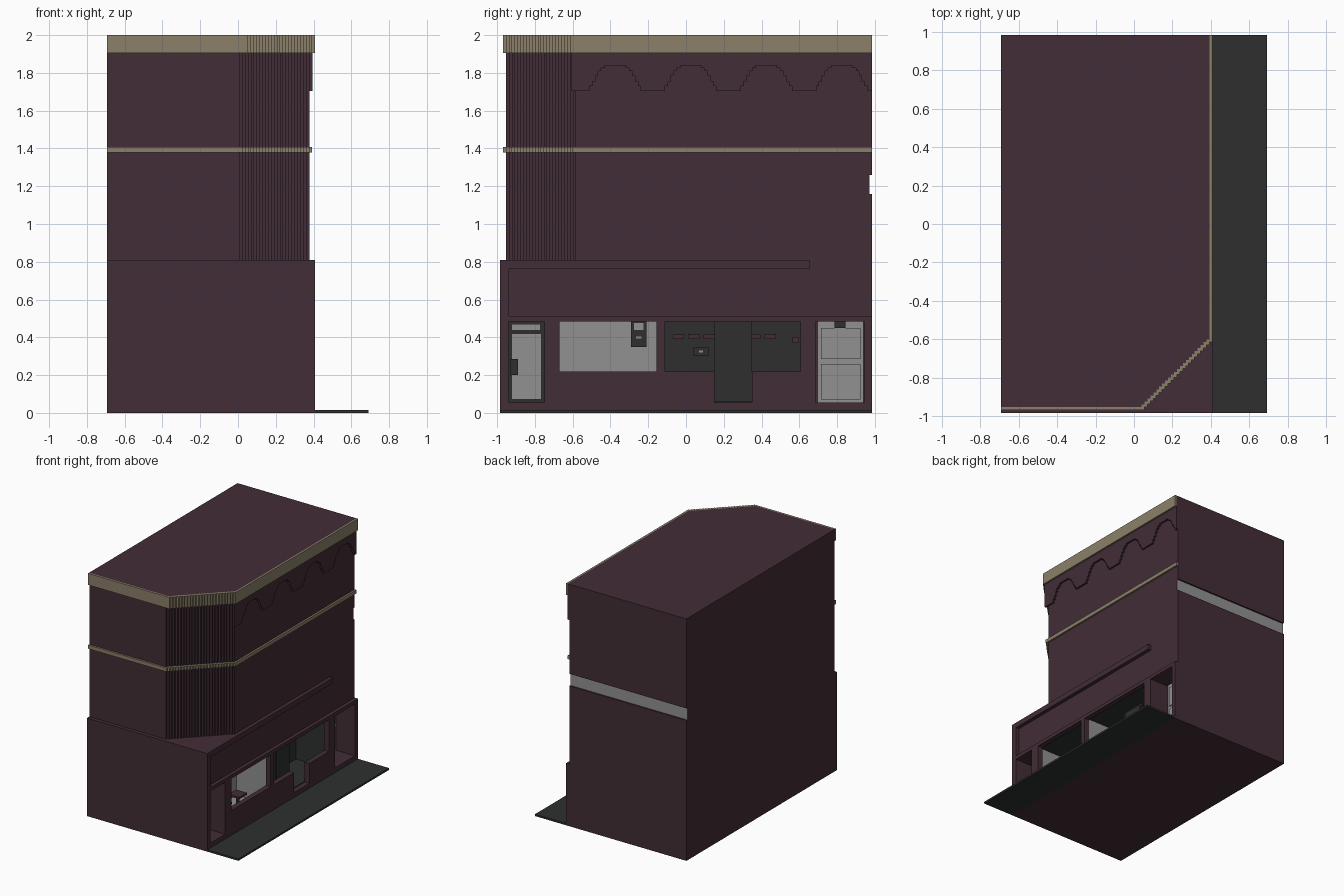
import bpy, bmesh

if "Cube" in bpy.data.objects:
    bpy.data.objects.remove(bpy.data.objects["Cube"])

V = 2 / 130                      # one grid cell of the stepped geometry
LEFT, BACK = -0.693, 0.984


def colour(name, srgb):
    m = bpy.data.materials.new(name)
    lin = [((c / 255 + 0.055) / 1.055) ** 2.4 for c in srgb]
    m.diffuse_color = (*lin, 1)
    m.use_nodes = True
    m.node_tree.nodes["Principled BSDF"].inputs["Base Color"].default_value = m.diffuse_color
    return m


MAROON = colour("maroon wall", (66, 45, 54))
TAN = colour("tan trim", (139, 128, 106))
DARK = colour("charcoal", (46, 47, 47))
GREY = colour("light grey", (145, 145, 145))


def prism(name, pts, mat, vec):
    """Extrude a flat outline (3D points) along vec."""
    bm = bmesh.new()
    f = bm.faces.new([bm.verts.new(p) for p in pts])
    ext = bmesh.ops.extrude_face_region(bm, geom=[f])
    bmesh.ops.translate(bm, vec=vec, verts=[v for v in ext["geom"] if isinstance(v, bmesh.types.BMVert)])
    bmesh.ops.recalc_face_normals(bm, faces=bm.faces)
    me = bpy.data.meshes.new(name)
    bm.to_mesh(me)
    bm.free()
    me.materials.append(mat)
    ob = bpy.data.objects.new(name, me)
    bpy.context.collection.objects.link(ob)
    return ob


def box(name, x, y, z, mat):
    pts = [(x[0], y[0], z[0]), (x[1], y[0], z[0]), (x[1], y[1], z[0]), (x[0], y[1], z[0])]
    return prism(name, pts, mat, (0, 0, z[1] - z[0]))


def cut(target, x, y, z):
    """Remove a box from the target and drop the cutter."""
    c = box("cutter", x, y, z, MAROON)
    c.hide_render = True
    mod = target.modifiers.new("cut", "BOOLEAN")
    mod.operation, mod.solver, mod.object = "DIFFERENCE", "EXACT", c
    bpy.context.view_layer.objects.active = target
    bpy.ops.object.modifier_apply(modifier=mod.name)
    bpy.data.objects.remove(c, do_unlink=True)


def street_path(x, y, n):
    """Front edge, stair-stepped corner of n cells, then the side edge."""
    p = [(LEFT, y)]
    for i in range(n):
        p += [(x - (n - i) * V, y + i * V), (x - (n - i) * V, y + (i + 1) * V)]
    return p + [(x, y + n * V), (x, BACK)]


def at(path, z):
    return [(a, b, z) for a, b in path]


def strip(name, outer, inner, z0, z1, mat):
    return prism(name, at(outer + inner[::-1], z0), mat, (0, 0, z1 - z0))


# Upper storeys with a slot across the back
wall = street_path(0.378, -0.953, 24)
upper = prism("upper_storeys", at(wall + [(LEFT, BACK)], 0.81), MAROON, (0, 0, 1.19))
cut(upper, (-0.8, 0.5), (BACK - V, 1.1), (1.16, 1.26))
box("back_slot_panel", (LEFT, 0.378), (BACK - V, BACK - V + 0.003), (1.16, 1.26), GREY)

# Cornice, its maroon core, and the string course
core = street_path(0.393, -0.954, 23)
strip("cornice", street_path(0.408, -0.969, 23), core, 1.905, 2.0, TAN)
strip("roof_edge", core, [(LEFT, -0.94), (0.0, -0.94), (0.36, -0.57), (0.36, BACK)], 1.905, 2.0, MAROON)
strip("string_course", street_path(0.393, -0.969, 24), wall, 1.378, 1.408, TAN)

# Arched frieze: stepped arch profile repeated along the side wall
half = [(0.135, 1.705), (0.135, 1.73), (0.12, 1.73), (0.12, 1.755), (0.105, 1.755), (0.105, 1.785),
        (0.09, 1.785), (0.09, 1.81), (0.074, 1.81), (0.074, 1.825), (0.055, 1.825), (0.055, 1.84)]
frieze = [(-0.61, 1.905), (-0.61, 1.705)]
for i in range(4):
    c = -0.375 + 0.4 * i
    frieze += [(c - a, z) for a, z in half] + [(c + a, z) for a, z in half[::-1]]
frieze += [(BACK, 1.705), (BACK, 1.905)]
prism("arched_frieze", [(0.378, a, z) for a, z in frieze], MAROON, (V, 0, 0))

# Ground floor block with sign recess, shop rooms, windows and doorways
shop = box("ground_floor", (LEFT, 0.408), (-BACK, BACK), (0, 0.81), MAROON)
cut(shop, (0.378, 0.5), (-0.937, 1.1), (0.513, 0.765))
cut(shop, (0.378, 0.5), (0.655, 1.1), (0.7, 0.9))
rooms = {"cafe": (-0.70, -0.135), "bar": (-0.115, 0.64)}
for y in rooms.values():
    cut(shop, (0.08, 0.365), y, (0.055, 0.495))
cut(shop, (0.3, 0.5), (-0.67, -0.155), (0.22, 0.483))
cut(shop, (0.3, 0.5), (-0.11, 0.605), (0.22, 0.483))
cut(shop, (0.3, 0.5), (0.15, 0.35), (0.055, 0.483))
cut(shop, (0.23, 0.5), (-0.94, -0.75), (0.055, 0.483))
cut(shop, (0.23, 0.5), (0.685, 0.945), (0.055, 0.483))

# Room linings
for name, (a, b) in rooms.items():
    main = GREY if name == "cafe" else DARK
    t = 0.006
    box(name + "_back_wall", (0.08, 0.08 + t), (a, b), (0.055, 0.495), main)
    box(name + "_near_wall", (0.08, 0.365), (a, a + t), (0.055, 0.495), GREY)
    box(name + "_far_wall", (0.08, 0.365), (b - t, b), (0.055, 0.495), main)
    box(name + "_floor", (0.08, 0.365), (a, b), (0.055, 0.055 + t), main)
    box(name + "_ceiling", (0.08, 0.365), (a, b), (0.495 - t, 0.495), DARK)

# Cafe furniture: hanging menu and low tables
box("hanging_menu", (0.2, 0.23), (-0.29, -0.21), (0.35, 0.49), DARK)
box("menu_panel", (0.23, 0.235), (-0.275, -0.225), (0.44, 0.475), GREY)
box("menu_line", (0.23, 0.235), (-0.265, -0.235), (0.395, 0.405), GREY)
for i, y in enumerate((-0.56, -0.36)):
    box(f"table_top_{i}", (0.2, 0.3), (y - 0.05, y + 0.05), (0.185, 0.2), MAROON)
    box(f"table_leg_{i}", (0.24, 0.26), (y - 0.01, y + 0.01), (0.06, 0.185), DARK)

# Bar: row of shelf slots, small till, inner door
for i in range(7):
    y = -0.07 + 0.081 * i
    box(f"shelf_slot_{i}", (0.086, 0.1), (y, y + 0.06), (0.39, 0.415), MAROON)
box("wall_switch", (0.086, 0.1), (0.565, 0.597), (0.37, 0.4), MAROON)
box("till", (0.18, 0.23), (0.04, 0.12), (0.30, 0.35), DARK)
box("till_light", (0.23, 0.234), (0.07, 0.09), (0.32, 0.33), GREY)
box("bar_door", (0.2, 0.225), (0.15, 0.35), (0.06, 0.483), DARK)
box("bar_door_leaf", (0.225, 0.232), (0.17, 0.34), (0.075, 0.47), DARK)

# Left street door: dark frame, grey glass, handle
box("left_door_frame", (0.23, 0.236), (-0.94, -0.75), (0.055, 0.483), DARK)
box("left_door_glass", (0.236, 0.244), (-0.925, -0.765), (0.07, 0.42), GREY)
box("left_door_transom", (0.236, 0.244), (-0.925, -0.77), (0.435, 0.47), GREY)
box("left_door_handle", (0.236, 0.26), (-0.93, -0.89), (0.2, 0.285), DARK)

# Right street door: grey leaf with raised inner panels
box("right_door_leaf", (0.23, 0.238), (0.695, 0.94), (0.055, 0.483), GREY)
box("right_door_panel_low", (0.238, 0.246), (0.715, 0.925), (0.07, 0.26), GREY)
box("right_door_panel_high", (0.238, 0.246), (0.715, 0.925), (0.285, 0.45), GREY)
box("right_door_closer", (0.238, 0.26), (0.785, 0.845), (0.45, 0.483), DARK)

# Pavement slab along the shop side
box("pavement", (0.408, 0.692), (-BACK, BACK), (0, V), DARK)
